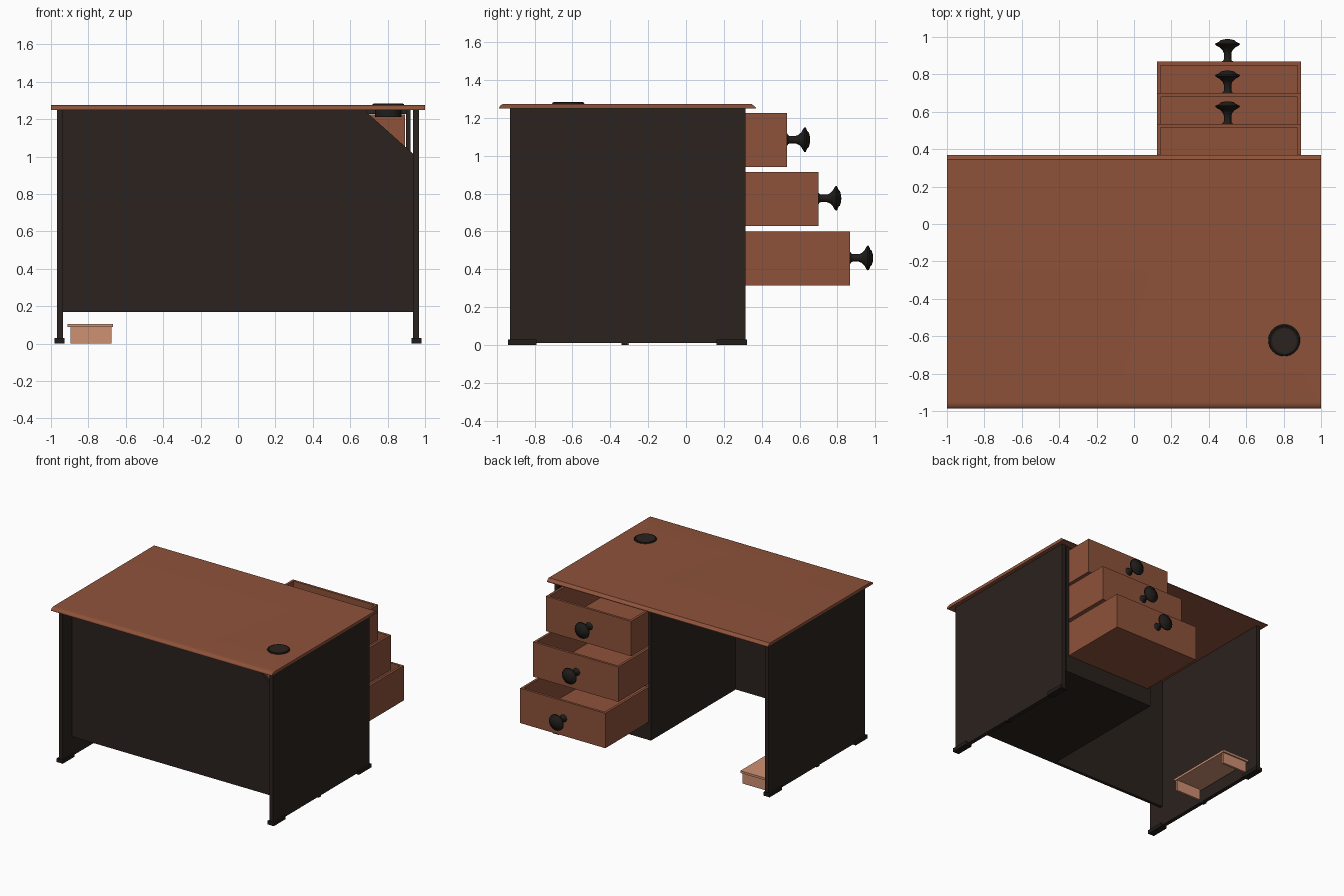
import bpy, bmesh, math
from mathutils import Vector

if "Cube" in bpy.data.objects:
    bpy.data.objects.remove(bpy.data.objects["Cube"])


def material(name, rgb):
    m = bpy.data.materials.new(name)
    m.diffuse_color = (*rgb, 1)
    m.use_nodes = True
    m.node_tree.nodes["Principled BSDF"].inputs["Base Color"].default_value = m.diffuse_color
    return m


BROWN = material("brown_wood", (0.27, 0.085, 0.042))
DARK = material("dark_wood", (0.024, 0.016, 0.013))
BLACK = material("black_metal", (0.014, 0.012, 0.010))
LIGHT = material("light_wood", (0.62, 0.28, 0.17))


def finish(name, bm, mat):
    bmesh.ops.recalc_face_normals(bm, faces=bm.faces)
    me = bpy.data.meshes.new(name)
    bm.to_mesh(me)
    bm.free()
    me.materials.append(mat)
    ob = bpy.data.objects.new(name, me)
    bpy.context.collection.objects.link(ob)
    return ob


def add_box(bm, x0, x1, y0, y1, z0, z1):
    vs = bmesh.ops.create_cube(bm, size=1)["verts"]
    for v in vs:
        v.co = Vector((x1 if v.co.x > 0 else x0, y1 if v.co.y > 0 else y0, z1 if v.co.z > 0 else z0))


def boxes(name, mat, *dims):
    bm = bmesh.new()
    for d in dims:
        add_box(bm, *d)
    return finish(name, bm, mat)


def extrude(name, mat, pts, vec):
    bm = bmesh.new()
    f = bm.faces.new([bm.verts.new(p) for p in pts])
    r = bmesh.ops.extrude_face_region(bm, geom=[f])
    bmesh.ops.translate(bm, vec=vec, verts=[g for g in r["geom"] if isinstance(g, bmesh.types.BMVert)])
    return finish(name, bm, mat)


def lathe(name, mat, profile, loc, rot=(0, 0, 0), closed=False, n=32):
    # profile of (radius, height) spun about local z
    bm = bmesh.new()
    vs = [bm.verts.new((r, 0, h)) for r, h in profile]
    es = [bm.edges.new(p) for p in zip(vs, vs[1:])]
    if closed:
        es.append(bm.edges.new((vs[-1], vs[0])))
    bmesh.ops.spin(bm, geom=vs + es, axis=(0, 0, 1), cent=(0, 0, 0), angle=2 * math.pi, steps=n)
    bmesh.ops.remove_doubles(bm, verts=bm.verts, dist=1e-5)
    ob = finish(name, bm, mat)
    ob.location, ob.rotation_euler = loc, rot
    smooth(ob)
    return ob


def smooth(ob):
    bpy.ops.object.select_all(action='DESELECT')
    ob.select_set(True)
    bpy.context.view_layer.objects.active = ob
    bpy.ops.object.shade_smooth_by_angle(angle=math.radians(35))


# desk top with rounded front edge, bevelled back edge
arc = [(-1, -0.987 + 0.035 * (1 - math.cos(a)), 1.254 + 0.021 * math.sin(a))
       for a in [math.pi / 2 * i / 6 for i in range(7)]]
top = extrude("desk_top", BROWN, [(-1, -0.987, 1.25)] + arc +
              [(-1, 0.345, 1.275), (-1, 0.37, 1.255), (-1, 0.37, 1.25)], (2, 0, 0))
smooth(top)

# grommet hole through the top
gx, gy = 0.803, -0.622
bm = bmesh.new()
bmesh.ops.create_cone(bm, cap_ends=True, segments=32, radius1=0.07, radius2=0.07, depth=0.2)
cutter = finish("grommet_cutter", bm, BLACK)
cutter.location = (gx, gy, 1.26)
cutter.hide_render = True
cutter.hide_viewport = True
mod = top.modifiers.new("hole", 'BOOLEAN')
mod.operation, mod.object, mod.solver = 'DIFFERENCE', cutter, 'EXACT'

# cable grommet: sleeve with rim, and its cap
lathe("grommet_ring", BLACK, [(0.06, 1.212), (0.07, 1.212), (0.07, 1.275), (0.085, 1.275),
      (0.083, 1.281), (0.076, 1.284), (0.07, 1.281), (0.06, 1.279)], (gx, gy, 0), closed=True)
lathe("grommet_cap", DARK, [(0, 1.28), (0.07, 1.28), (0.07, 1.214), (0, 1.214)], (gx, gy, 0))

# side panels with feet
for s, side in ((-1, "left"), (1, "right")):
    xa, xb = sorted((s * 0.936, s * 0.968))
    boxes(side + "_panel", DARK, (xa, xb, -0.93, 0.315, 0.01, 1.25))
    fa, fb = sorted((s * 0.927, s * 0.982))
    for i, (y0, y1) in enumerate(((-0.94, -0.79), (0.16, 0.322))):
        boxes(f"{side}_foot_{i + 1}", BLACK, (fa, fb, y0, y1, 0, 0.03))
    boxes(side + "_middle_glide", BLACK, (xa, xb, -0.34, -0.31, 0, 0.012))

# modesty panel with a clipped corner for cables
extrude("modesty_panel", DARK, [(-0.936, -0.81, 0.17), (0.936, -0.81, 0.17), (0.936, -0.81, 1.015),
        (0.69, -0.81, 1.235), (0.69, -0.81, 1.25), (-0.936, -0.81, 1.25)], (0, 0.025, 0))

# drawer pedestal
boxes("pedestal", DARK,
      (0.10, 0.12, -0.785, 0.31, 0.17, 1.25),
      (0.897, 0.922, -0.785, 0.31, 0.17, 1.25),
      (0.12, 0.897, -0.785, 0.31, 0.17, 0.195),
      (0.12, 0.897, 0.285, 0.31, 0.195, 0.31),
      (0.12, 0.897, 0.285, 0.31, 1.228, 1.25))

# three drawers, pulled out by increasing amounts, each with a knob
KNOB = [(0.032, 0), (0.024, 0.005), (0.02, 0.012), (0.02, 0.045), (0.026, 0.06), (0.04, 0.075), (0.058, 0.085),
        (0.066, 0.092), (0.064, 0.098), (0.045, 0.106), (0.038, 0.114), (0.02, 0.119), (0, 0.121)]
for i, (yf, z0) in enumerate(((0.535, 0.94), (0.70, 0.63), (0.868, 0.315))):
    x0, x1, yb, z1, t = 0.122, 0.893, yf - 1.05, z0 + 0.285, 0.02
    boxes(f"drawer_{i + 1}", BROWN,
          (x0, x1, yf - t, yf, z0, z1), (x0, x1, yb, yb + t, z0, z1),
          (x0, x0 + t, yb + t, yf - t, z0, z1), (x1 - t, x1, yb + t, yf - t, z0, z1),
          (x0 + t, x1 - t, yb + t, yf - t, z0, z0 + t))
    lathe(f"drawer_knob_{i + 1}", BLACK, KNOB, (0.5, yf, z0 + 0.145), (-math.pi / 2, 0, 0))

# low footstool under the desk
boxes("footstool", LIGHT,
      (-0.912, -0.667, -0.33, 0.25, 0.088, 0.106),
      (-0.895, -0.677, -0.318, -0.30, 0, 0.088),
      (-0.895, -0.677, 0.22, 0.238, 0, 0.088))
